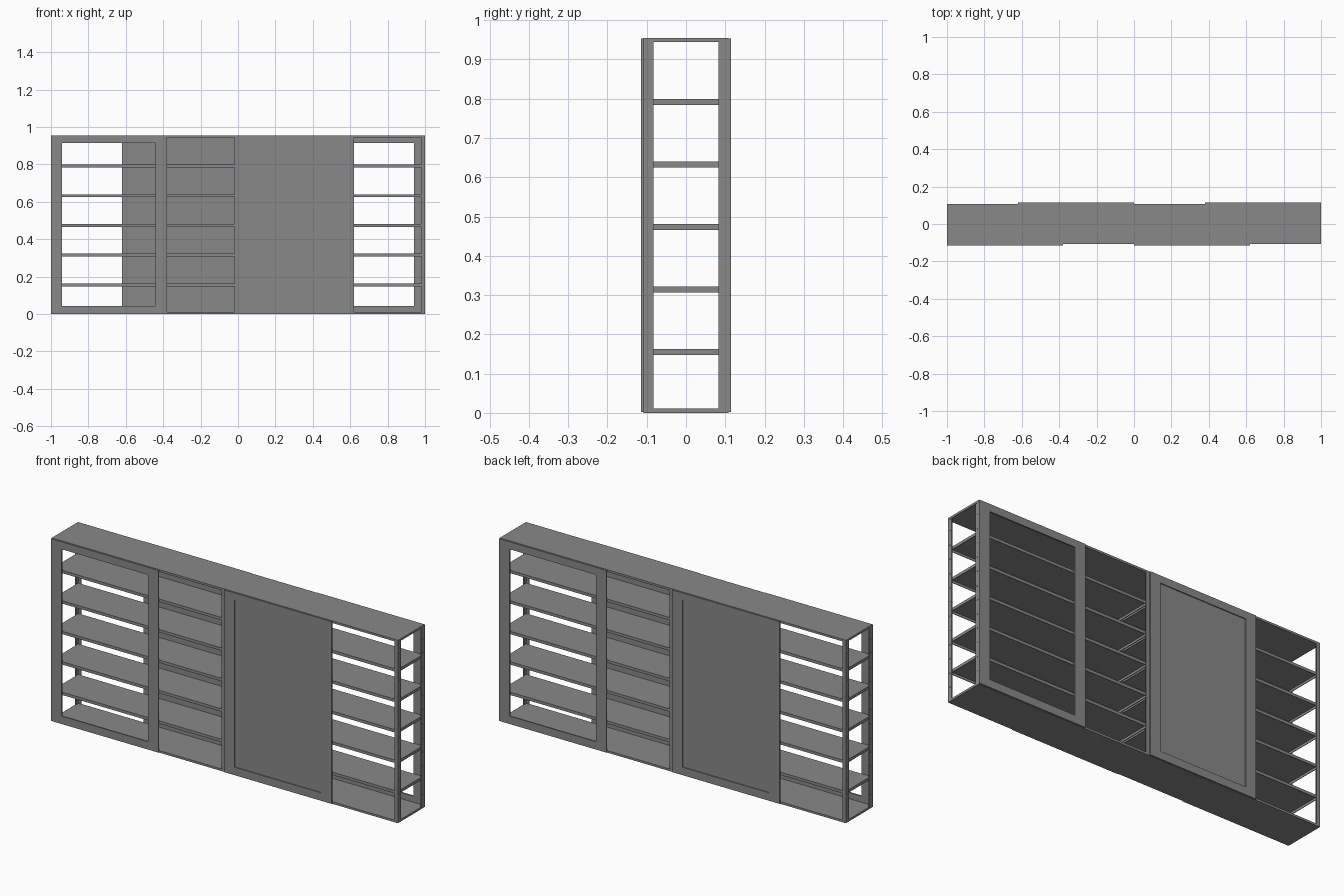
import bpy, bmesh, math
from mathutils import Matrix

if "Cube" in bpy.data.objects:
    bpy.data.objects.remove(bpy.data.objects["Cube"])

grey = bpy.data.materials.new("steel_grey")
grey.diffuse_color = (0.25, 0.25, 0.25, 1)
grey.use_nodes = True
grey.node_tree.nodes["Principled BSDF"].inputs["Base Color"].default_value = grey.diffuse_color

H = 0.955          # overall height
D = 0.108          # half depth of the rack
F = 0.114          # outer face of the framed panels


def part(name, boxes, turn=False, studs=()):
    """One object from (x0,x1,y0,y1,z0,z1) boxes; turn spins it half round z."""
    bm = bmesh.new()
    for x0, x1, y0, y1, z0, z1 in boxes:
        m = Matrix.Translation(((x0 + x1) / 2, (y0 + y1) / 2, (z0 + z1) / 2))
        bmesh.ops.create_cube(bm, size=1, matrix=m @ Matrix.Diagonal((x1 - x0, y1 - y0, z1 - z0, 1)))
    for x, y, z in studs:
        m = Matrix.Translation((x, y, z)) @ Matrix.Rotation(math.pi / 2, 4, 'Y')
        bmesh.ops.create_cone(bm, cap_ends=True, segments=8, radius1=0.004, radius2=0.004,
                              depth=0.002, matrix=m)
    if turn:
        bmesh.ops.rotate(bm, verts=bm.verts, matrix=Matrix.Rotation(math.pi, 3, 'Z'))
    me = bpy.data.meshes.new(name)
    bm.to_mesh(me)
    bm.free()
    me.materials.append(grey)
    ob = bpy.data.objects.new(name, me)
    bpy.context.collection.objects.link(ob)
    return ob


def frame(x0, x1):
    """Two stiles and two rails on the front face."""
    y0, y1, w, z0, z1 = -F, -D + 0.001, 0.06, 0.002, 0.953
    return [(x0, x0 + w, y0, y1, z0, z1), (x1 - w, x1, y0, y1, z0, z1),
            (x0 + w, x1 - w, y0, y1, z0, 0.043), (x0 + w, x1 - w, y0, y1, 0.914, z1)]


for turn, side in ((False, "front"), (True, "back")):
    # Open frame and closed panel with a shallow recess
    part(side + "_open_frame", frame(-1, -0.38), turn)
    part(side + "_closed_panel",
         frame(0, 0.62) + [(0.05, 0.57, -D - 0.001, -D + 0.002, 0.04, 0.917)], turn)

    # Angle posts with bolt heads: flange on the face, flange along the depth
    for label, xe, s in (("left", -1, 1), ("middle_left", 0, -1),
                         ("middle_right", 0, 1), ("right", 1, -1)):
        def span(a, b):
            return tuple(sorted((xe + s * a, xe + s * b)))
        bolts = []
        if abs(xe) == 1:
            bolts = [(xe + s * 0.0005, -0.096, 0.0737 * k) for k in range(1, 13)]
        part(f"{side}_{label}_post",
             [(*span(0.001, 0.02), -D, -D + 0.004, 0, H - 0.001),
              (*span(0.001, 0.005), -D, -0.083, 0, H - 0.001)], turn, bolts)

# Base and top boards
part("bottom_board", [(-0.999, 0.999, -D, D, 0, 0.011)])
part("top_board", [(-1, 1, -D, D, 0.944, H)])

# Shelves: thin plates with folded lips, five in each half
for half, x0 in (("left", -0.995), ("right", 0.005)):
    x1, y = x0 + 0.99, 0.103
    for k in range(5):
        z = 0.163 + 0.159 * k
        b, t = z - 0.015, 0.003
        part(f"{half}_shelf_{k + 1}",
             [(x0, x1, -y, y, z - t, z),
              (x0, x1, -y, -y + t, b, z - t), (x0, x1, y - t, y, b, z - t),
              (x0, x0 + t, -y + t, y - t, b, z - t), (x1 - t, x1, -y + t, y - t, b, z - t)])
